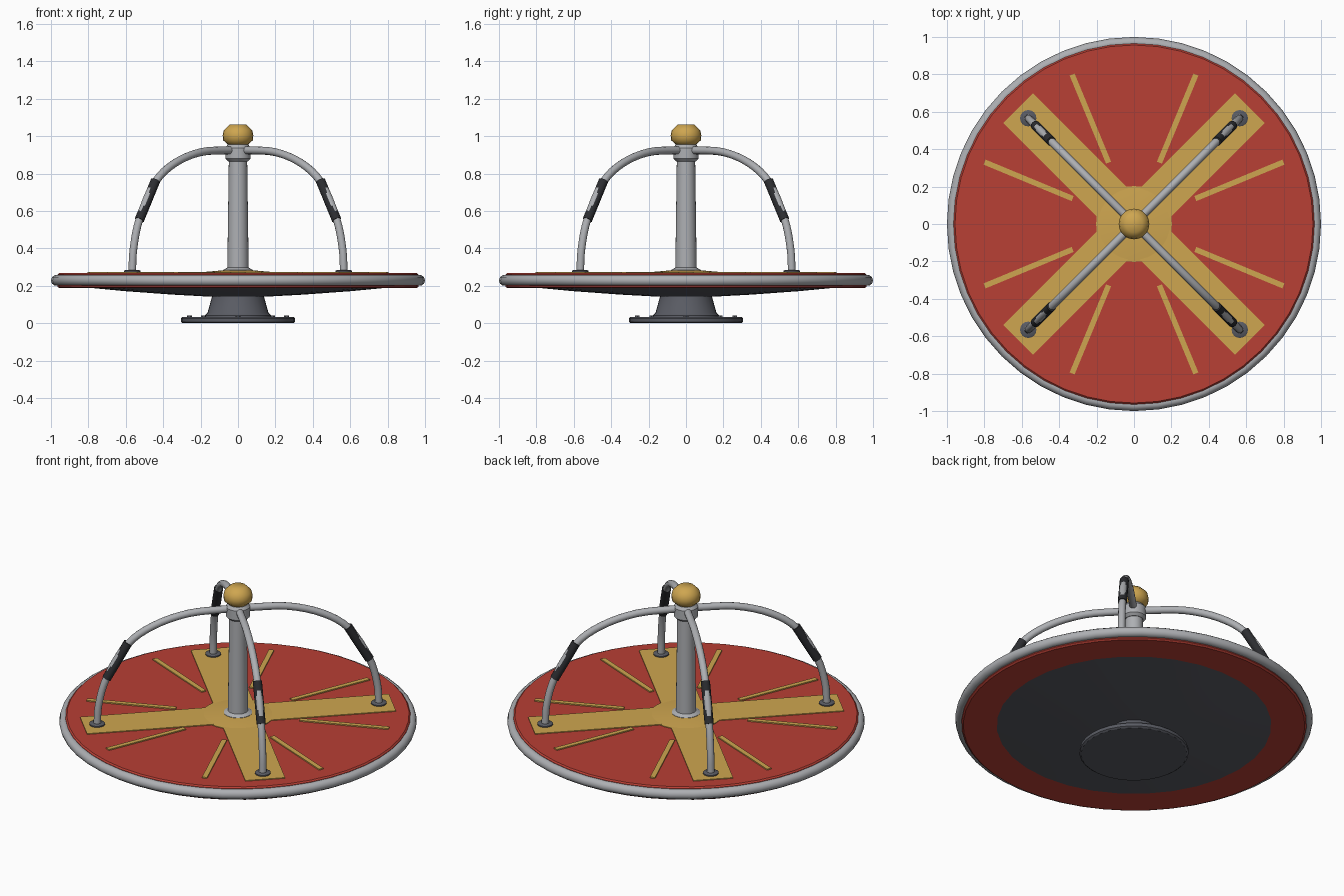
import bpy, bmesh
from math import sin, cos, pi, radians
from mathutils import Vector, Matrix

if "Cube" in bpy.data.objects:
    bpy.data.objects.remove(bpy.data.objects["Cube"])


def material(name, rgb):
    m = bpy.data.materials.new(name)
    m.diffuse_color = (*rgb, 1)
    m.use_nodes = True
    m.node_tree.nodes["Principled BSDF"].inputs["Base Color"].default_value = m.diffuse_color
    return m


RED = material("red_paint", (0.48, 0.05, 0.035))
GOLD = material("yellow_paint", (0.62, 0.38, 0.08))
STEEL = material("steel", (0.42, 0.43, 0.45))
IRON = material("dark_iron", (0.10, 0.105, 0.125))
RUBBER = material("black_rubber", (0.025, 0.026, 0.03))


def finish(name, bm, mat, angle=35):
    bmesh.ops.recalc_face_normals(bm, faces=bm.faces)
    me = bpy.data.meshes.new(name)
    bm.to_mesh(me)
    bm.free()
    ob = bpy.data.objects.new(name, me)
    bpy.context.collection.objects.link(ob)
    me.materials.append(mat)
    bpy.ops.object.select_all(action='DESELECT')
    ob.select_set(True)
    bpy.context.view_layer.objects.active = ob
    bpy.ops.object.shade_smooth_by_angle(angle=radians(angle))
    return ob


def lathe(name, profile, sides, mat, angle=35, centre=(0, 0)):
    """Spin (radius, z) points about a vertical axis, capping both ends."""
    bm = bmesh.new()
    rings = [[bm.verts.new((centre[0] + r * cos(2 * pi * i / sides),
                            centre[1] + r * sin(2 * pi * i / sides), z))
              for i in range(sides)] for r, z in profile]
    for a, b in zip(rings, rings[1:]):
        for i in range(sides):
            j = (i + 1) % sides
            bm.faces.new((a[i], a[j], b[j], b[i]))
    bm.faces.new(rings[0])
    bm.faces.new(rings[-1])
    return finish(name, bm, mat, angle)


def tube(name, points, radius, turn, mat, sides=12):
    """Sweep a circle along (radius, z) points in the vertical plane at angle turn."""
    bm = bmesh.new()
    pts = [Vector((r, 0, z)) for r, z in points]
    rot = Matrix.Rotation(turn, 3, 'Z')
    rings = []
    for k, p in enumerate(pts):
        t = (pts[min(k + 1, len(pts) - 1)] - pts[max(k - 1, 0)]).normalized()
        u, v = Vector((0, 1, 0)), t.cross(Vector((0, 1, 0)))
        rings.append([bm.verts.new(rot @ (p + radius * (cos(a) * u + sin(a) * v)))
                      for a in (2 * pi * i / sides for i in range(sides))])
    for a, b in zip(rings, rings[1:]):
        for i in range(sides):
            j = (i + 1) % sides
            bm.faces.new((a[i], a[j], b[j], b[i]))
    bm.faces.new(rings[0])
    bm.faces.new(rings[-1])
    return finish(name, bm, mat, 40)


def plank(name, r0, r1, width, z0, z1, turn, mat):
    bm = bmesh.new()
    bmesh.ops.create_cube(bm, size=1)
    bm.transform(Matrix.Rotation(turn, 4, 'Z')
                 @ Matrix.Translation(((r0 + r1) / 2, 0, (z0 + z1) / 2))
                 @ Matrix.Diagonal((r1 - r0, width, z1 - z0, 1)))
    return finish(name, bm, mat)


def smooth_path(pts, steps=4):
    """Catmull-Rom curve through the points."""
    p = [Vector(q) for q in pts]
    p = [2 * p[0] - p[1]] + p + [2 * p[-1] - p[-2]]
    out = []
    for a, b, c, d in zip(p, p[1:], p[2:], p[3:]):
        for s in range(steps):
            t = s / steps
            out.append(0.5 * (2 * b + (c - a) * t + (2 * a - 5 * b + 4 * c - d) * t * t
                              + (3 * b - a - 3 * c + d) * t ** 3))
    return out + [p[-2]]


# Ground flange, bolts and pedestal
lathe("ground_flange", [(0.295, 0), (0.305, 0.007), (0.305, 0.026), (0.297, 0.034)], 32, IRON)
for i in range(8):
    a = i * pi / 4
    lathe(f"flange_bolt_{i}", [(0.014, 0.03), (0.014, 0.041)], 6, IRON,
          centre=(0.26 * cos(a), 0.26 * sin(a)))
lathe("pedestal", [(0.18, 0.03), (0.178, 0.042), (0.163, 0.056), (0.138, 0.145)], 32, IRON)

# Underside pan, deck and rim
lathe("underside_pan", [(0.15, 0.142), (0.35, 0.153), (0.60, 0.171), (0.80, 0.19), (0.80, 0.2)],
      32, IRON)
lathe("deck", [(0.955, 0.187), (0.965, 0.195), (0.965, 0.26), (0.957, 0.268)], 48, RED)
bm = bmesh.new()
loops = [[bm.verts.new(((0.97 + 0.03 * cos(b)) * cos(a), (0.97 + 0.03 * cos(b)) * sin(a),
                        0.229 + 0.03 * sin(b))) for b in (2 * pi * j / 10 for j in range(10))]
         for a in (2 * pi * i / 48 for i in range(48))]
for i in range(48):
    for j in range(10):
        n, k = loops[(i + 1) % 48], (j + 1) % 10
        bm.faces.new((loops[i][j], n[j], n[k], loops[i][k]))
finish("rim_tube", bm, STEEL, 60)

# Painted hub, cross planks and tread strips
lathe("hub_plate", [(0.203, 0.262), (0.203, 0.272), (0.08, 0.283)], 32, GOLD, 80)
for i in range(4):
    plank(f"cross_plank_{i}", 0.10, 0.877, 0.226, 0.262, 0.273, pi / 4 + i * pi / 2, GOLD)
for i in range(8):
    plank(f"tread_strip_{i}", 0.355, 0.865, 0.029, 0.262, 0.275, pi / 8 + i * pi / 4, GOLD)

# Centre post with collar and cap
lathe("centre_post", [(0.08, 0.27), (0.08, 0.285), (0.057, 0.297), (0.049, 0.88)], 24, STEEL)
lathe("post_collar", [(0.052, 0.865), (0.068, 0.88), (0.068, 0.938), (0.055, 0.955)], 24, STEEL)
lathe("post_cap", [(0.045, 0.948), (0.079, 0.978), (0.082, 1.005), (0.076, 1.032),
                   (0.045, 1.062)], 20, GOLD, 50)

# Curved hand bars with feet and grips
path = smooth_path([(0.80, 0.27), (0.79, 0.40), (0.744, 0.56), (0.63, 0.75),
                    (0.48, 0.855), (0.28, 0.915), (0.05, 0.925)])
for i in range(4):
    a = pi / 4 + i * pi / 2
    foot = (0.80 * cos(a), 0.80 * sin(a))
    tube(f"hand_bar_{i}", path, 0.021, a, STEEL)
    lathe(f"bar_foot_{i}", [(0.044, 0.268), (0.044, 0.28), (0.038, 0.284)], 16, IRON, centre=foot)
    tube(f"grip_{i}", [(0.746, 0.552), (0.624, 0.762)], 0.026, a, RUBBER)
